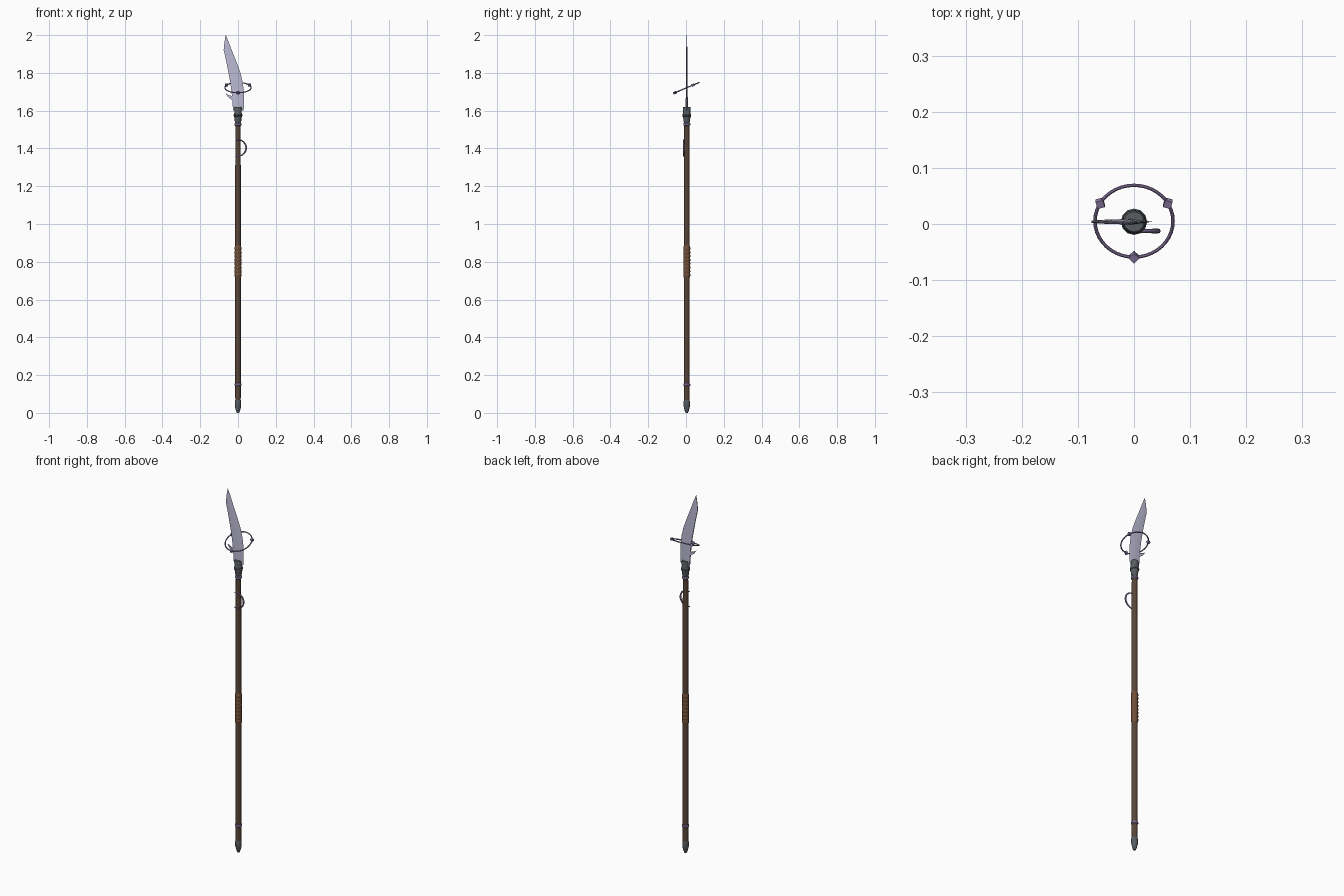
import bpy, bmesh, math
from mathutils import Matrix, Vector

if "Cube" in bpy.data.objects:
    bpy.data.objects.remove(bpy.data.objects["Cube"])

YC = 0.004  # pole axis offset


def mat(name, rgb):
    m = bpy.data.materials.new(name)
    m.diffuse_color = (*rgb, 1)
    m.use_nodes = True
    m.node_tree.nodes["Principled BSDF"].inputs["Base Color"].default_value = m.diffuse_color
    return m


STEEL = mat("steel", (0.50, 0.49, 0.66))
PURPLE = mat("violet_metal", (0.30, 0.22, 0.42))
IRON = mat("dark_iron", (0.10, 0.11, 0.12))
WOOD = mat("dark_wood", (0.10, 0.06, 0.04))
LEATHER = mat("leather", (0.17, 0.08, 0.04))


def finish(name, bm, m, smooth=True):
    bmesh.ops.recalc_face_normals(bm, faces=bm.faces)
    me = bpy.data.meshes.new(name)
    bm.to_mesh(me)
    bm.free()
    me.materials.append(m)
    ob = bpy.data.objects.new(name, me)
    bpy.context.collection.objects.link(ob)
    if smooth:
        bpy.ops.object.select_all(action='DESELECT')
        ob.select_set(True)
        bpy.context.view_layer.objects.active = ob
        bpy.ops.object.shade_smooth_by_angle(angle=math.radians(35))
    return ob


def skin(bm, loops):
    # bridge equal-sized vertex loops and cap the ends
    rows = [[bm.verts.new(p) for p in lp] for lp in loops]
    n = len(rows[0])
    for a, b in zip(rows, rows[1:]):
        for i in range(n):
            j = (i + 1) % n
            bm.faces.new((a[i], a[j], b[j], b[i]))
    bm.faces.new(rows[0])
    bm.faces.new(rows[-1])


def lathe(name, profile, m, n=12, smooth=True):
    bm = bmesh.new()
    skin(bm, [[(r * math.cos(i * math.tau / n), YC + r * math.sin(i * math.tau / n), z)
               for i in range(n)] for r, z in profile])
    return finish(name, bm, m, smooth)


def arc_tube(name, R, tube, centre, rot, m, a0=0, a1=math.tau, steps=40, sides=8):
    # tube around an arc in the local xy plane; tube(t) is its radius
    bm = bmesh.new()
    loops = []
    for k in range(steps + 1):
        t = k / steps
        a = a0 + (a1 - a0) * t
        d = Vector((math.cos(a), math.sin(a), 0))
        r = tube(t)
        loops.append([rot @ (d * (R + r * math.cos(s * math.tau / sides))
                             + Vector((0, 0, r * math.sin(s * math.tau / sides)))) + centre
                      for s in range(sides)])
    skin(bm, loops)
    if a1 - a0 > 6.28:
        bmesh.ops.delete(bm, geom=[f for f in bm.faces if len(f.verts) == sides and sides != 4],
                         context='FACES_ONLY')
        bmesh.ops.remove_doubles(bm, verts=bm.verts, dist=1e-5)
    return finish(name, bm, m)


# Pole, butt cap and collars
lathe("pole", [(0.0145, 0.06), (0.0155, 0.4), (0.0155, 1.1), (0.0135, 1.55)], WOOD)
lathe("butt_cap", [(0.006, 0), (0.011, 0.012), (0.0165, 0.035), (0.0165, 0.06), (0.0148, 0.068)], IRON)
for name, z, r in (("lower_collar", 0.15, 0.0185), ("upper_collar", 1.527, 0.0185)):
    lathe(name, [(r - 0.004, z - 0.008), (r, z - 0.004), (r, z + 0.004), (r - 0.004, z + 0.008)], PURPLE)

# Leather grip with wrap ridges
grip = [(0.0155, 0.715)]
for k in range(8):
    z = 0.72 + k * 0.02
    grip += [(0.0165, z), (0.0185, z + 0.005), (0.0185, z + 0.015), (0.0165, z + 0.0195)]
lathe("grip", grip + [(0.0155, 0.885)], LEATHER)

# Blade socket and its trim
lathe("blade_socket", [(0.014, 1.535), (0.0175, 1.545), (0.0175, 1.556), (0.0215, 1.568), (0.0215, 1.582),
                       (0.019, 1.592), (0.021, 1.612), (0.018, 1.62)], IRON)
lathe("socket_trim", [(0.02, 1.569), (0.0235, 1.572), (0.0235, 1.578), (0.02, 1.581)], IRON)

# Curved single-edged blade: z, spine x, edge x, half thickness
stations = [(1.60, -0.026, 0.030, 0.0055), (1.65, -0.030, 0.032, 0.0055), (1.70, -0.034, 0.031, 0.005),
            (1.75, -0.041, 0.025, 0.0048), (1.80, -0.050, 0.013, 0.0045), (1.85, -0.060, -0.005, 0.004),
            (1.90, -0.071, -0.025, 0.0036), (1.92, -0.076, -0.033, 0.003), (1.96, -0.072, -0.048, 0.0022),
            (2.00, -0.066, -0.0645, 0.0006)]
bm = bmesh.new()
skin(bm, [[(a, YC - h * 0.6, z), (a + (b - a) * 0.4, YC - h, z), (b, YC, z),
           (a + (b - a) * 0.4, YC + h, z), (a, YC + h * 0.6, z)] for z, a, b, h in stations])
finish("blade", bm, STEEL)

# Small hook on the blade spine
bm = bmesh.new()
hook = [(-0.028, 1.678), (-0.045, 1.680), (-0.066, 1.692), (-0.050, 1.670), (-0.028, 1.655)]
skin(bm, [[(x, y, z) for x, z in hook] for y in (YC - 0.003, YC + 0.003)])
finish("spine_hook", bm, STEEL, False)

# Tilted halo with three diamond studs
tilt = Matrix.Rotation(math.radians(23), 3, 'X')
centre = Vector((0, YC + 0.001, 1.722))
arc_tube("halo_ring", 0.0695, lambda t: 0.0032, centre, tilt, PURPLE)
for k, deg in enumerate((30, 150, 270)):
    a = math.radians(deg)
    bm = bmesh.new()
    bmesh.ops.create_cube(bm, size=0.0135)
    bm.transform(Matrix.Translation(centre + tilt @ Vector((math.cos(a), math.sin(a), 0)) * 0.0695)
                 @ tilt.to_4x4() @ Matrix.Rotation(a + math.pi / 4, 4, 'Z'))
    finish(f"halo_stud_{k + 1}", bm, PURPLE, False)

# Crescent fixed to the front of the pole
arc_tube("crescent", 0.043, lambda t: 0.0022 + 0.0022 * math.sin(math.pi * t), Vector((0, YC - 0.0165, 1.403)),
         Matrix.Rotation(math.pi / 2, 3, 'X'), PURPLE, math.radians(-108), math.radians(108), 28)
